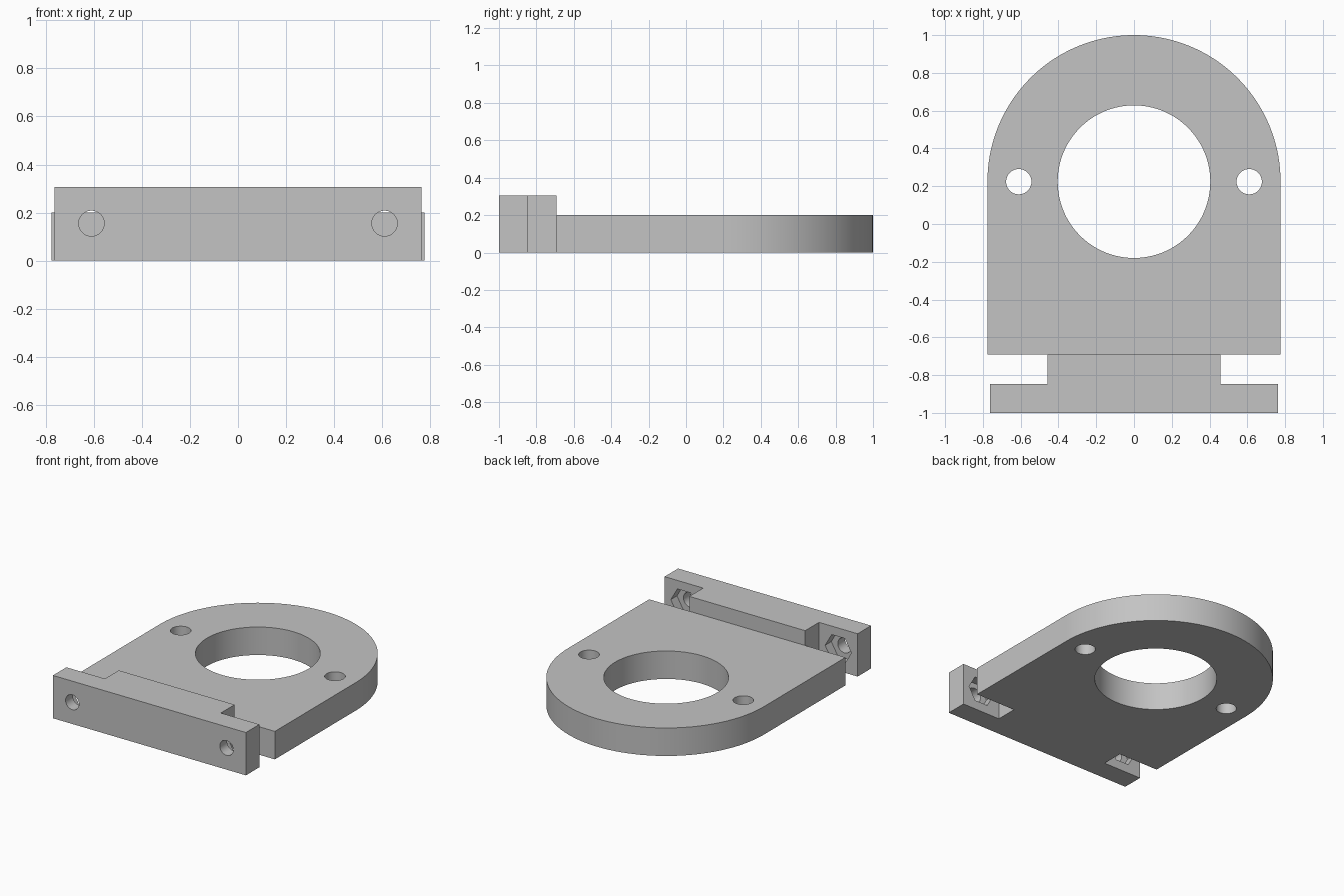
import bpy, bmesh, math

cube = bpy.data.objects.get("Cube")
if cube:
    bpy.data.objects.remove(cube, do_unlink=True)

grey = bpy.data.materials.new("plain grey")
grey.use_nodes = True
grey.diffuse_color = (0.55, 0.55, 0.55, 1)
grey.node_tree.nodes["Principled BSDF"].inputs["Base Color"].default_value = grey.diffuse_color

RING_Y, PLATE_R, PLATE_TOP = 0.224, 0.776, 0.20
PLATE_FRONT, FLANGE_BACK, FLANGE_TOP = -0.692, -0.848, 0.306
BOLT_X, BOLT_Z = 0.61, 0.155


def prism(name, outline, height):
    """Extrude a flat outline upward from the ground."""
    bm = bmesh.new()
    face = bm.faces.new([bm.verts.new((x, y, 0)) for x, y in outline])
    top = bmesh.ops.extrude_face_region(bm, geom=[face])["geom"]
    bmesh.ops.translate(bm, vec=(0, 0, height),
                        verts=[v for v in top if isinstance(v, bmesh.types.BMVert)])
    bmesh.ops.recalc_face_normals(bm, faces=bm.faces)
    mesh = bpy.data.meshes.new(name)
    bm.to_mesh(mesh)
    bm.free()
    mesh.materials.append(grey)
    obj = bpy.data.objects.new(name, mesh)
    bpy.context.collection.objects.link(obj)
    return obj


def drill(target, name, radius, depth, location, sides=64, along_y=False):
    """Cut a round or hexagonal hole through the target."""
    tilt = (math.pi / 2, 0, 0) if along_y else (0, 0, 0)
    bpy.ops.mesh.primitive_cylinder_add(vertices=sides, radius=radius, depth=depth,
                                        location=location, rotation=tilt)
    cutter = bpy.context.object
    cutter.name = name
    # Put hexagon corners to the left and right
    if sides == 6:
        cutter.rotation_euler = (math.pi / 2, math.pi / 6, 0)
    cutter.data.materials.append(grey)
    bpy.context.view_layer.update()
    mod = target.modifiers.new(name, 'BOOLEAN')
    mod.operation, mod.solver, mod.object = 'DIFFERENCE', 'EXACT', cutter
    bpy.ops.object.select_all(action='DESELECT')
    bpy.context.view_layer.objects.active = target
    target.select_set(True)
    bpy.ops.object.modifier_apply(modifier=name)
    bpy.data.objects.remove(cutter, do_unlink=True)


# Base plate: square at the front, half round at the back
arc = [(PLATE_R * math.cos(math.pi * i / 72), RING_Y + PLATE_R * math.sin(math.pi * i / 72))
       for i in range(73)]
plate = prism("base_plate", [(-PLATE_R, PLATE_FRONT), (PLATE_R, PLATE_FRONT)] + arc, PLATE_TOP)
drill(plate, "centre_hole", 0.404, 1, (0, RING_Y, 0.1), 128)

# Mounting flange with its neck, a T seen from above
half = [(0.763, -1), (0.763, FLANGE_BACK), (0.458, FLANGE_BACK), (0.458, PLATE_FRONT)]
flange = prism("mounting_flange", half + [(-x, y) for x, y in reversed(half)], FLANGE_TOP)

# Screw holes, bolt holes and nut pockets on both sides
for side in (-1, 1):
    x = side * BOLT_X
    drill(plate, "screw_hole", 0.067, 1, (x, RING_Y, 0.1))
    drill(flange, "bolt_hole", 0.053, 0.4, (x, -0.95, BOLT_Z), along_y=True)
    drill(flange, "nut_pocket", 0.104, 0.14, (x, FLANGE_BACK, BOLT_Z), 6, True)

# Join into one solid bracket
mod = plate.modifiers.new("join", 'BOOLEAN')
mod.operation, mod.solver, mod.object = 'UNION', 'EXACT', flange
bpy.ops.object.select_all(action='DESELECT')
bpy.context.view_layer.objects.active = plate
plate.select_set(True)
bpy.ops.object.modifier_apply(modifier="join")
bpy.data.objects.remove(flange, do_unlink=True)
plate.name = "mounting_bracket"
bpy.ops.object.shade_smooth_by_angle(angle=math.radians(30))
